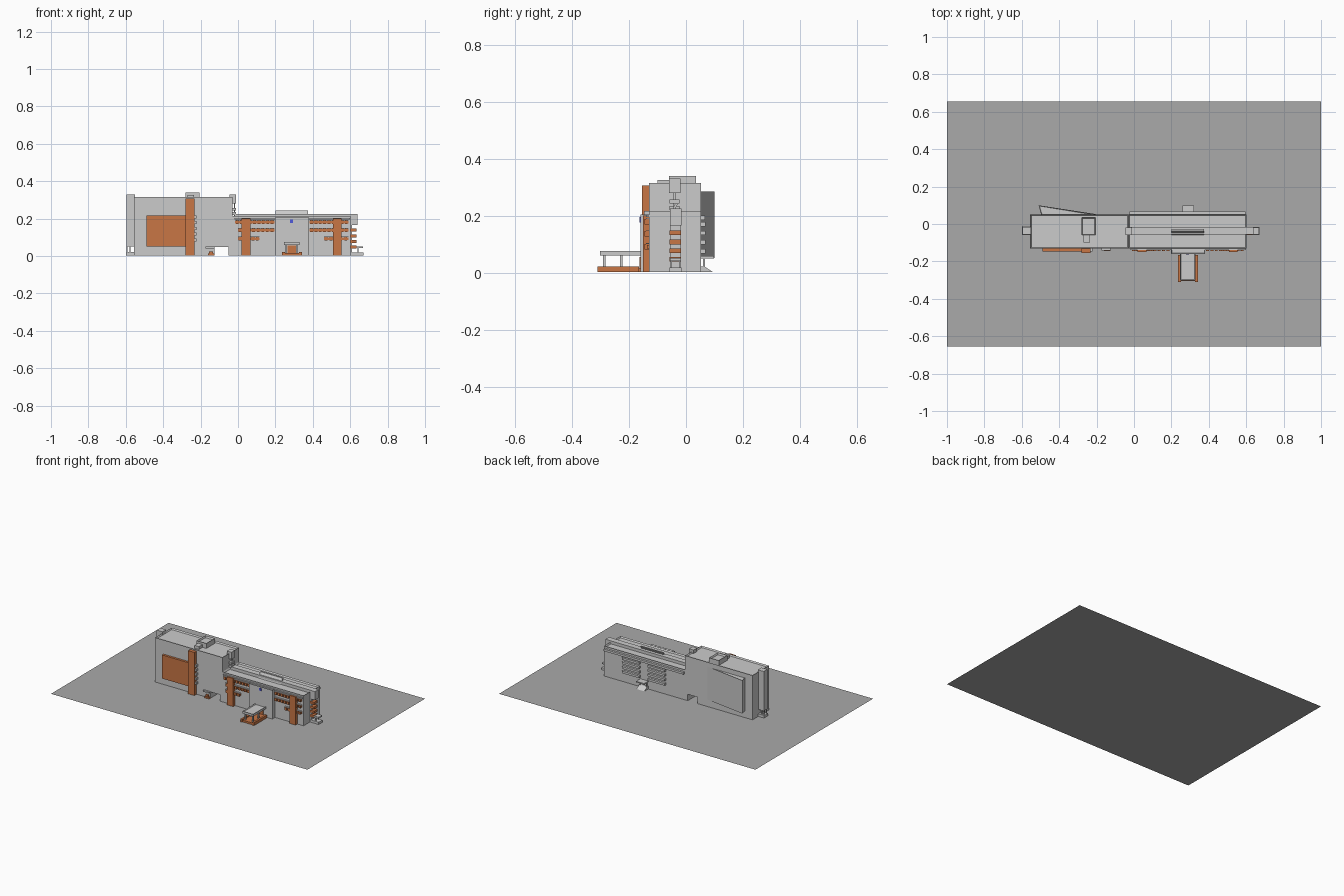
import bpy, bmesh

if "Cube" in bpy.data.objects:
    bpy.data.objects.remove(bpy.data.objects["Cube"])

def material(name, rgb):
    m = bpy.data.materials.new(name)
    m.diffuse_color = (*rgb, 1)
    m.use_nodes = True
    m.node_tree.nodes["Principled BSDF"].inputs["Base Color"].default_value = m.diffuse_color
    return m

ORANGE = material("terracotta", (0.58, 0.18, 0.06))
BLUE = material("blue", (0.08, 0.1, 0.7))
PAVING = material("paving", (0.4, 0.4, 0.4))

def finish(name, bm, mat=None):
    bmesh.ops.recalc_face_normals(bm, faces=bm.faces)
    me = bpy.data.meshes.new(name)
    bm.to_mesh(me)
    bm.free()
    ob = bpy.data.objects.new(name, me)
    bpy.context.collection.objects.link(ob)
    if mat:
        me.materials.append(mat)
    return ob

def add_box(bm, x0, x1, y0, y1, z0, z1):
    vs = bmesh.ops.create_cube(bm, size=1)["verts"]
    for v in vs:
        v.co.x = x1 if v.co.x > 0 else x0
        v.co.y = y1 if v.co.y > 0 else y0
        v.co.z = z1 if v.co.z > 0 else z0
    return vs

def boxes(name, dims, mat=None):
    bm = bmesh.new()
    for d in dims:
        add_box(bm, *d)
    return finish(name, bm, mat)

def sink_top(bm, rim, depth):
    """Turn the flat top into a parapet around a lower roof."""
    top = max(bm.faces, key=lambda f: (round(f.normal.z, 3), f.calc_center_median().z))
    bmesh.ops.inset_region(bm, faces=[top], thickness=rim)
    bmesh.ops.translate(bm, verts=top.verts, vec=(0, 0, -depth))

def parapet_box(name, d, rim=0.008, depth=0.01):
    bm = bmesh.new()
    add_box(bm, *d)
    bm.normal_update()
    sink_top(bm, rim, depth)
    return finish(name, bm)

def prism(name, pts, z0, z1, rim=0, depth=0):
    """Vertical prism over a plan outline."""
    bm = bmesh.new()
    f = bm.faces.new([bm.verts.new((x, y, z0)) for x, y in pts])
    ext = bmesh.ops.extrude_face_region(bm, geom=[f])["geom"]
    bmesh.ops.translate(bm, vec=(0, 0, z1 - z0),
                        verts=[g for g in ext if isinstance(g, bmesh.types.BMVert)])
    bmesh.ops.recalc_face_normals(bm, faces=bm.faces)
    if rim:
        sink_top(bm, rim, depth)
    return finish(name, bm)

def side_profile(name, pts, x0, x1):
    """Profile in y, z extruded along x."""
    bm = bmesh.new()
    f = bm.faces.new([bm.verts.new((x0, y, z)) for y, z in pts])
    ext = bmesh.ops.extrude_face_region(bm, geom=[f])["geom"]
    bmesh.ops.translate(bm, vec=(x1 - x0, 0, 0),
                        verts=[g for g in ext if isinstance(g, bmesh.types.BMVert)])
    return finish(name, bm)

# Paved site
bm = bmesh.new()
bm.faces.new([bm.verts.new(p) for p in
              ((-1, -.655, 0), (1, -.655, 0), (1, .655, 0), (-1, .655, 0))])
finish("paved_site", bm, PAVING)

# Tall left block with a passage through its base
tall = parapet_box("tall_block", (-.555, -.03, -.13, .052, .002, .315))
passage = boxes("passage_cutter", [(-.125, -.05, -.3, .3, -.02, .047)])
passage.hide_render = True
passage.hide_set(True)
cut = tall.modifiers.new("passage", "BOOLEAN")
cut.operation, cut.solver, cut.object = "DIFFERENCE", "EXACT", passage

# Angled wing projecting from the back of the tall block
prism("angled_back_wing", [(-.51, .1), (-.495, .045), (-.19, .045), (-.21, .054)],
      .052, .285, .006, .004)

# Roof plant room
parapet_box("roof_plant_room", (-.28, -.205, -.06, .035, .3, .34), .007, .012)
boxes("roof_plant_annex", [(-.27, -.235, -.1, -.06, .3, .325)])

# Left end stair tower, with posts and base below
boxes("left_stair_tower", [(-.596, -.55, -.055, -.015, .05, .328)])
boxes("left_porch", [(-.6, -.55, -.058, -.012, .002, .02)]
      + [(-.58 + .0, -.574, y, y + .006, .02, .05) for y in (-.052, -.024)]
      + [(-.596, -.59, y, y + .006, .02, .05) for y in (-.052, -.024)])

# Stair head and small balconies between the two blocks
boxes("middle_stair_head", [(-.045, -.01, -.06, -.02, .28, .33)])
boxes("middle_balconies", [(-.035, -.01, -.058, -.022, z, z + .014) for z in (.243, .22)]
      + [(-.022, -.016, -.043, -.037, .21, .28)])

# Orange facade panel and pilaster on the tall block
boxes("facade_panel", [(-.49, -.28, -.146, -.128, .05, .216)], ORANGE)
boxes("tall_pilaster", [(-.28, -.232, -.155, -.128, .002, .306)], ORANGE)
boxes("pilaster_balconies", [(-.235, -.222, -.148, -.128, z, z + .016)
                             for z in (.078, .109, .14, .171, .2)])

# Small side entrance near the passage
boxes("side_entrance_canopy", [(-.175, -.125, -.142, -.128, .04, .05)])
boxes("side_entrance_steps", [(-.16, -.125, -.145, -.128, .002, .012),
                              (-.155, -.135, -.14, -.128, .012, .025)], ORANGE)

# Long right block with a raised central corridor
parapet_box("long_block", (-.03, .602, -.13, .052, .002, .214), .008, .01)
boxes("roof_corridor", [(-.02, .605, -.055, -.015, .19, .225)])
boxes("front_cornice", [(-.02, .598, -.14, -.128, .196, .203)])
boxes("back_cornice", [(-.025, .595, .05, .067, .185, .2)])

# Slanted roof board over the centre
side_profile("roof_board", [(-.06, .2), (-.05, .2), (-.028, .242), (-.038, .242)], .2, .375)

# Central front bay with blue plaque
parapet_box("central_bay", (.198, .38, -.16, -.12, .002, .205), .006, .005)
boxes("plaque", [(.277, .295, -.163, -.159, .177, .195)], BLUE)

# Orange pilasters on the long block
boxes("long_pilasters", [(x, x + .047, -.15, -.128, .002, .2) for x in (.02, .507)], ORANGE)

# Ribbed window bands: thin orange rail, orange ribs
rails, ribs, sills = [], [], []
for x0, x1, z in ((-.015, .195, .18), (0, .195, .137), (0, .115, .092),
                  (.383, .592, .18), (.383, .592, .137), (.46, .592, .092)):
    rails.append((x0, x1, -.137, -.128, z - .006, z + .006))
    sills.append((x0, x1, -.14, -.128, z + .009, z + .012))
    n = round((x1 - x0) / .024)
    step = (x1 - x0) / n
    ribs += [(x0 + i * step + .003, x0 + i * step + .018, -.145, -.128, z - .01, z + .009)
             for i in range(n)]
boxes("window_band_rails", rails, ORANGE)
boxes("window_band_ribs", ribs, ORANGE)
boxes("window_band_sills", sills)

# Main entrance: orange podium and door, columns, canopy
boxes("entrance_podium", [(.25, .33, -.305, -.155, .002, .015),
                          (.236, .25, -.31, -.165, .002, .022),
                          (.327, .341, -.31, -.165, .002, .022)], ORANGE)
boxes("entrance_door", [(.265, .31, -.163, -.158, .015, .055)], ORANGE)
boxes("entrance_columns", [(x, x + .009, y, y + .009, .015, .06)
                           for x in (.253, .313) for y in (-.291, -.232)])
parapet_box("entrance_canopy", (.246, .329, -.302, -.155, .06, .076), .006, .006)

# Right end stair: upper tower, orange balconies, core and porch
boxes("right_stair_tower", [(.595, .64, -.056, -.016, .165, .225)])
boxes("right_balconies", [(.6, .634, -.058, -.018, z, z + .016)
                          for z in (.04, .07, .1, .132)], ORANGE)
boxes("right_stair_posts", [(.6, .61, -.055, -.02, .002, .165)])
boxes("right_porch", [(.6, .67, -.058, -.016, .002, .018),
                      (.6, .668, -.056, -.018, .042, .052)]
      + [(.64, .645, y, y + .005, .018, .042) for y in (-.054, -.025)])

# Back balconies in two columns
boxes("back_balconies", [(x, x + .133, .05, .068, z, z + .015)
                         for x in (.12, .32) for z in (.068, .1, .132, .163)])

# Back entrance with sloped steps and canopy
side_profile("back_steps", [(.05, .002), (.095, .002), (.065, .022), (.05, .022)], .258, .32)
boxes("back_canopy", [(.258, .32, .05, .098, .05, .058)]
      + [(x, x + .006, .06, .066, .02, .05) for x in (.26, .312)])
